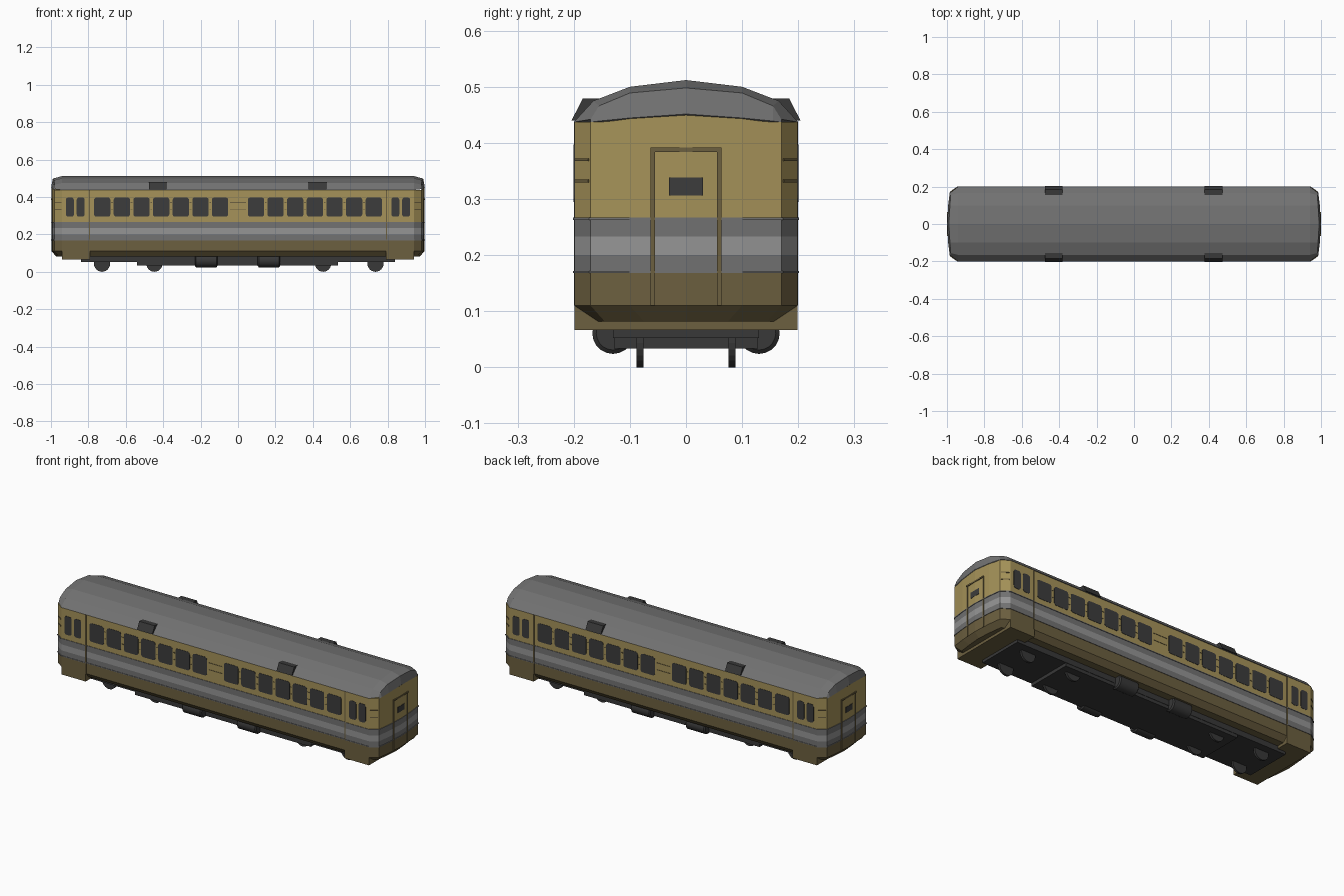
import bpy, math
from mathutils import Matrix

if "Cube" in bpy.data.objects:
    bpy.data.objects.remove(bpy.data.objects["Cube"])


def mat(name, r, g, b):
    m = bpy.data.materials.new(name)
    m.diffuse_color = (r, g, b, 1)
    m.use_nodes = True
    m.node_tree.nodes["Principled BSDF"].inputs["Base Color"].default_value = m.diffuse_color
    return m


YELLOW = mat("ochre", 0.38, 0.29, 0.10)
BROWN = mat("brown", 0.15, 0.115, 0.05)
LIGHT = mat("light_grey", 0.30, 0.30, 0.30)
MID = mat("mid_grey", 0.17, 0.17, 0.17)
ROOF = mat("roof_grey", 0.17, 0.17, 0.17)
DARK = mat("dark_grey", 0.04, 0.04, 0.04)
GLASS = mat("window_dark", 0.045, 0.045, 0.045)


def loft(name, rings, material, cap=True):
    """Bridge closed rings of equal length into one solid."""
    n = len(rings[0])
    verts = [p for ring in rings for p in ring]
    faces = []
    for k in range(len(rings) - 1):
        for i in range(n):
            j = (i + 1) % n
            faces.append((k*n + i, k*n + j, (k+1)*n + j, (k+1)*n + i))
    if cap:
        faces += [tuple(reversed(range(n))), tuple(range(len(verts) - n, len(verts)))]
    me = bpy.data.meshes.new(name)
    me.from_pydata(verts, [], faces)
    me.validate()
    me.materials.append(material)
    ob = bpy.data.objects.new(name, me)
    bpy.context.collection.objects.link(ob)
    # consistent outward normals
    import bmesh
    bm = bmesh.new()
    bm.from_mesh(me)
    bmesh.ops.recalc_face_normals(bm, faces=bm.faces)
    bm.to_mesh(me)
    bm.free()
    return ob


def box(name, x0, x1, y0, y1, z0, z1, material):
    ring = [(x0, y0), (x1, y0), (x1, y1), (x0, y1)]
    return loft(name, [[(x, y, z) for x, y in ring] for z in (z0, z1)], material)


def rounded_rect(cx, cz, w, h, r, steps=3):
    pts = []
    for k, (sx, sz) in enumerate([(1, 1), (-1, 1), (-1, -1), (1, -1)]):
        for i in range(steps + 1):
            a = math.pi/2 * (k + i/steps)
            pts.append((cx + sx*(w/2 - r) + r*math.cos(a), cz + sz*(h/2 - r) + r*math.sin(a)))
    return pts


# Plan outline of the body: raised end sections, chamfered corners, bowed ends
QUARTER = [(0.79, 0.196), (0.795, 0.199), (0.94, 0.199), (0.982, 0.17), (0.991, 0.1)]


def outline(off=0.0):
    q = [(x + off*(x > 0.9), y + off) for x, y in QUARTER]
    right = q + [(0.997 + off, 0)] + [(x, -y) for x, y in reversed(q)]
    return right + [(-x, y) for x, y in reversed(right)]


def band(name, z0, z1, material, off0=0.0, off1=0.0):
    return loft(name, [[(x, y, z0) for x, y in outline(off0)],
                       [(x, y, z1) for x, y in outline(off1)]], material)


# Body side bands, bottom to top
band("underside_chamfer", 0.082, 0.11, BROWN, -0.025, 0)
band("lower_body", 0.11, 0.17, BROWN)
band("stripe_lower", 0.17, 0.20, MID)
band("stripe_middle", 0.20, 0.233, LIGHT)
band("stripe_upper", 0.233, 0.265, MID)


# Upper body, its top edge arching over the ends
def arch(x, y):
    return 0.437 + (0.015 * (1 - abs(y)/0.17) if abs(x) > 0.98 else 0)


loft("upper_body", [[(x, y, 0.265) for x, y in outline()],
                    [(x, y, arch(x, y)) for x, y in outline()]], YELLOW)
for z in (0.17, 0.265):
    band("trim_line", z - 0.002, z + 0.002, MID, 0.0025, 0.0025)

# Faceted roof with hipped ends
EDGE = [(0.984, 0.17, 0.437), (0.987, 0.155, 0.439), (0.993, 0.1, 0.4445), (0.999, 0, 0.4515)]
HIP = [(0.978, 0.17, 0.442), (0.980, 0.155, 0.466), (0.984, 0.1, 0.489), (0.990, 0, 0.498)]
FULL = [(0.94, 0.2, 0.437), (0.94, 0.165, 0.475), (0.94, 0.1, 0.5), (0.94, 0, 0.512)]


def roof_ring(half, s):
    return [(s*x, y, z) for x, y, z in half] + [(s*x, -y, z) for x, y, z in reversed(half[:3])]


loft("roof", [roof_ring(r, -1) for r in (EDGE, HIP, FULL)]
     + [roof_ring(r, 1) for r in (FULL, HIP, EDGE)], ROOF)

for side in (-1, 1):
    # Side windows and end section windows
    windows = [(s*(0.096 + 0.105*i), 0.087, 0.1975) for i in range(7) for s in (-1, 1)]
    windows += [(s*x, 0.043, 0.2003) for x in (0.841, 0.899) for s in (-1, 1)]
    for cx, w, y in windows:
        prof = rounded_rect(cx, 0.346, w, 0.102, 0.012)
        loft("side_window", [[(x, side*d, z) for x, z in prof] for d in (0.19, y)], GLASS)

    # Thin ribs between windows and on the corners
    for z in (0.332, 0.370):
        for i in range(6):
            for s in (-1, 1):
                cx = s*(0.1485 + 0.105*i)
                box("pillar_rib", cx - 0.005, cx + 0.005, side*0.19, side*0.1975,
                    z - 0.002, z + 0.002, BROWN)
        box("centre_rib", -0.042, 0.042, side*0.19, side*0.1975, z - 0.002, z + 0.002, BROWN)
        for s in (-1, 1):
            plan = [(0.945, 0.1985), (0.979, 0.1745), (0.975, 0.165), (0.94, 0.19)]
            loft("corner_rib", [[(s*x, side*y, h) for x, y in plan]
                                for h in (z - 0.0025, z + 0.0025)], BROWN)

    # Roof vents
    vent = [(0.204, 0.44), (0.184, 0.479), (0.155, 0.479), (0.155, 0.44)]
    for cx in (-0.428, 0.425):
        loft("roof_vent", [[(cx + d, side*y, z) for y, z in vent] for d in (-0.047, 0.047)], DARK)

    # Air tanks under the floor
    for cx in (-0.17, 0.165):
        tank = []
        for dx, r in ((-0.06, 0.030), (-0.054, 0.037), (0.054, 0.037), (0.06, 0.030)):
            tank.append([(cx + dx, side*0.13 + r*math.cos(a), 0.061 + r*math.sin(a))
                         for a in (2*math.pi*i/20 for i in range(20))])
        ob = loft("air_tank", tank, DARK)
        ob.data.shade_smooth()
        ob.data.set_sharp_from_angle(angle=math.radians(40))

    # Wheels
    for cx in (-0.727, -0.447, 0.455, 0.735):
        ring = [2*math.pi*i/24 for i in range(24)]
        loft("wheel", [[(cx + 0.043*math.cos(a), side*0.082 + d, 0.043 + 0.043*math.sin(a))
                        for a in ring] for d in (-0.006, 0.006)], DARK)

for s in (-1, 1):
    # End skirts, vertical joints and end doors
    box("end_skirt", s*0.792, s*0.94, -0.199, 0.199, 0.067, 0.112, BROWN)
    for side in (-1, 1):
        box("section_joint", s*0.790, s*0.796, side*0.19, side*0.2, 0.11, 0.437, BROWN)
        box("door_frame_post", s*0.975, s*0.9965, side*0.055, side*0.063, 0.11, 0.392, BROWN)
    box("door_frame_header", s*0.975, s*0.999, -0.063, 0.063, 0.384, 0.392, BROWN)
    box("door_window", s*0.975, s*0.998, -0.03, 0.03, 0.306, 0.338, GLASS)

# Underframe
box("underframe", -0.84, 0.84, -0.13, 0.13, 0.052, 0.085, DARK)
box("equipment_case", -0.54, 0.535, -0.128, 0.128, 0.034, 0.06, DARK)
